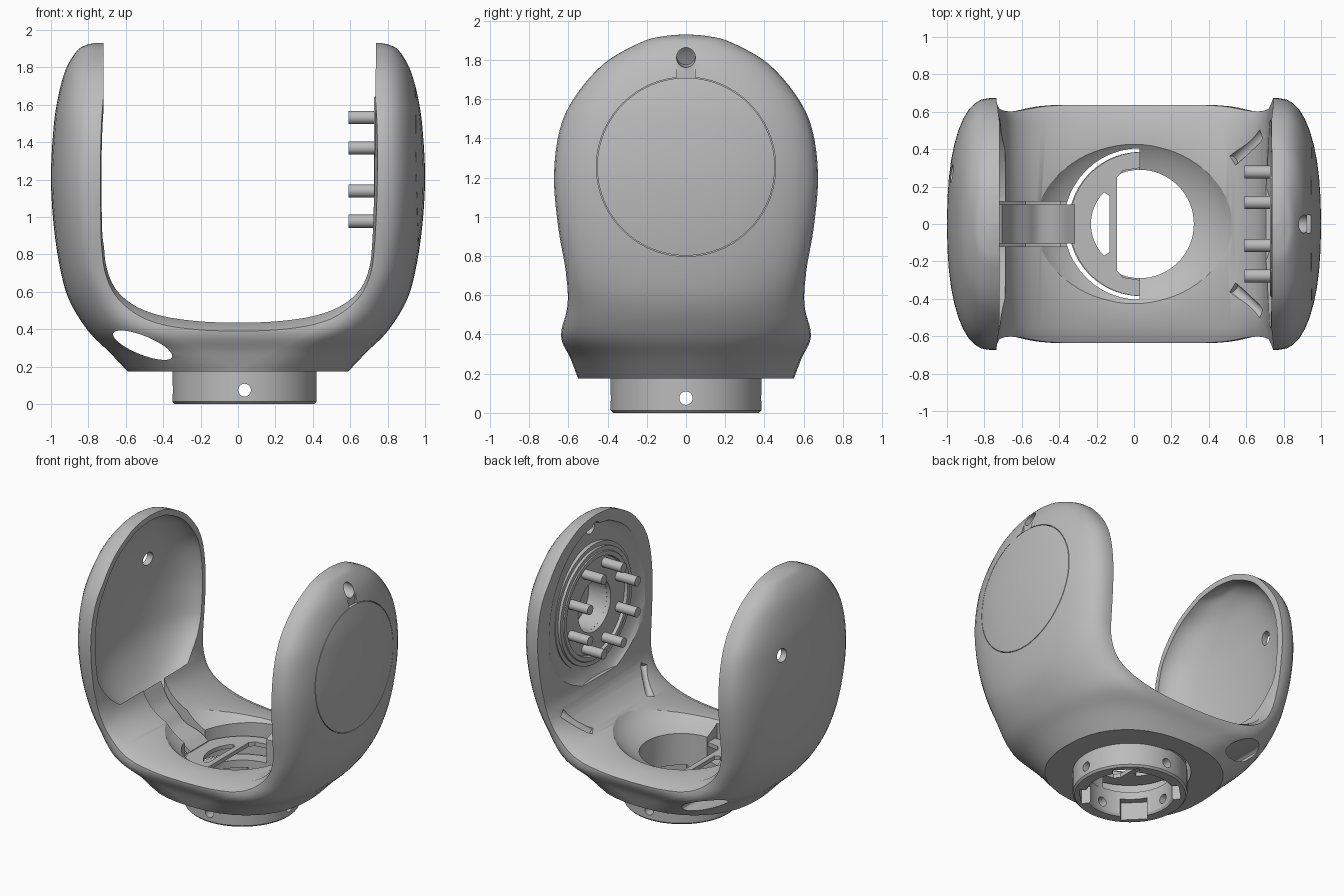
import bpy, bmesh, math
from mathutils import Matrix, Vector

if "Cube" in bpy.data.objects:
    bpy.data.objects.remove(bpy.data.objects["Cube"])

grey = bpy.data.materials.new("light grey")
grey.use_nodes = True
grey.diffuse_color = (0.5, 0.5, 0.5, 1)
grey.node_tree.nodes["Principled BSDF"].inputs["Base Color"].default_value = (0.5, 0.5, 0.5, 1)


def finish(name, bm):
    bmesh.ops.remove_doubles(bm, verts=bm.verts, dist=0.0005)
    bmesh.ops.recalc_face_normals(bm, faces=bm.faces)
    me = bpy.data.meshes.new(name)
    bm.to_mesh(me)
    bm.free()
    me.materials.append(grey)
    ob = bpy.data.objects.new(name, me)
    bpy.context.collection.objects.link(ob)
    return ob


def spline(points, steps=5):
    """Catmull-Rom curve through points of any dimension."""
    pts = [Vector(p) for p in points]
    pts = [2 * pts[0] - pts[1]] + pts + [2 * pts[-1] - pts[-2]]
    out = []
    for a, b, c, d in zip(pts, pts[1:], pts[2:], pts[3:]):
        for i in range(steps):
            t = i / steps
            out.append(0.5 * (2 * b + (c - a) * t + (2 * a - 5 * b + 4 * c - d) * t**2
                              + (3 * b - a - 3 * c + d) * t**3))
    return out + [pts[-2]]


def loft(name, rings, closed=False):
    bm = bmesh.new()
    vs = [[bm.verts.new(p) for p in ring] for ring in rings]
    n = len(vs[0])
    for a, b in zip(vs, vs[1:] + vs[:1] if closed else vs[1:]):
        for i in range(n):
            j = (i + 1) % n
            bm.faces.new((a[i], a[j], b[j], b[i]))
    if not closed:
        bm.faces.new(vs[0])
        bm.faces.new(vs[-1])
    return finish(name, bm)


def prism_y(name, profile, half):
    return loft(name, [[(x, y, z) for x, z in profile] for y in (-half, half)])


def prism_z(name, profile, z0, z1):
    return loft(name, [[(x, y, z) for x, y in profile] for z in (z0, z1)])


def rod(name, start, end, r, sides=32):
    a, b = Vector(start), Vector(end)
    bm = bmesh.new()
    m = Matrix.Translation((a + b) / 2) @ (b - a).to_track_quat("Z", "Y").to_matrix().to_4x4()
    bmesh.ops.create_cone(bm, cap_ends=True, segments=sides, radius1=r, radius2=r,
                          depth=(b - a).length, matrix=m)
    return finish(name, bm)


def lathe(name, profile, centre, axis, sides=72):
    """Turn closed (radius, height) profile round the x or z axis."""
    rings = []
    for i in range(sides):
        t = 2 * math.pi * i / sides
        c, s = math.cos(t), math.sin(t)
        rings.append([Vector(centre) + Vector((h, r * c, r * s) if axis == "x" else (r * c, r * s, h))
                      for r, h in profile])
    return loft(name, rings, True)


def cut(ob, cutter):
    mod = ob.modifiers.new("cut", "BOOLEAN")
    mod.operation, mod.solver, mod.object = "DIFFERENCE", "EXACT", cutter
    bpy.context.view_layer.objects.active = ob
    bpy.ops.object.modifier_apply(modifier=mod.name)
    bpy.data.objects.remove(cutter)


def arc(cx, r, a0, a1, n=24):
    return [(cx + r * math.cos(math.radians(a0 + (a1 - a0) * i / n)),
             r * math.sin(math.radians(a0 + (a1 - a0) * i / n))) for i in range(n + 1)]


def cap(core, reach, width, power, n=20):
    """Half section from -y round to +y."""
    out = []
    for i in range(n + 1):
        t = math.pi * (i / n - 0.5)
        c, s = max(math.cos(t), 0), math.sin(t)
        out.append((core + (reach - core) * c ** (2 / power),
                    math.copysign(width * abs(s) ** (2 / power), s)))
    return out


# Outer body: height, x reach, y half width, straight core length
body_rows = spline([
    (0.175, 0.59, 0.55, 0.0), (0.28, 0.69, 0.59, 0.18), (0.39, 0.8, 0.637, 0.4),
    (0.55, 0.9, 0.607, 0.6), (0.72, 0.95, 0.613, 0.72), (0.95, 0.985, 0.652, 0.76),
    (1.2, 1.0, 0.673, 0.77), (1.43, 0.99, 0.647, 0.77), (1.6, 0.97, 0.574, 0.77),
    (1.78, 0.925, 0.42, 0.765), (1.89, 0.86, 0.228, 0.76), (1.92, 0.81, 0.115, 0.76),
    (1.93, 0.77, 0.01, 0.76)])
rings = []
for z, reach, width, core in body_rows:
    half = cap(core, reach, width, 2.3)
    rings.append([(x, y, z) for x, y in half] + [(-x, -y, z) for x, y in half])
body = loft("yoke_body", rings)

# U shaped opening with a flared rim
slot = spline([(0, 0.435), (0.2, 0.442), (0.4, 0.47), (0.55, 0.525), (0.65, 0.61), (0.7, 0.72),
               (0.717, 0.85), (0.727, 1.1), (0.733, 1.5), (0.74, 2.1)])
rings = []
for y, drop in ((-0.8, 0.13), (-0.55, 0), (0.55, 0), (0.8, 0.13)):
    right = [(x + drop * 0.25 * min(1, x / 0.5), y, z - drop * max(0, min(1, (1.2 - z) / 0.6)))
             for x, z in slot]
    left = [(max(-x, -0.72 - drop * 0.25), yy, z) for x, yy, z in reversed(right[1:])]
    rings.append(right + left)
cut(body, loft("opening_cutter", rings))


# Hollow dishes in the inner faces of both arms
def dish(side, low, shrink, depth_of):
    rings = []
    for z, reach, width, core in body_rows:
        z = 1.25 + (z - 1.25) * shrink
        if z > low:
            u = min(1, (z - low + 0.005) / 0.4)
            f = math.sqrt(1 - (1 - u) ** 2)
            half = cap(0.69, 0.7 + (depth_of(reach) - 0.7) * f, width * shrink * f, 2.3)
            rings.append([(side * x, y, z) for x, y in half])
    return loft("dish_cutter", rings)


cut(body, dish(-1, 0.58, 0.94, lambda reach: reach - 0.04))
cut(body, dish(1, 0.72, 0.89, lambda reach: 0.785))

# Sunken floor and central shaft
bm = bmesh.new()
bmesh.ops.create_uvsphere(bm, u_segments=64, v_segments=48, radius=1,
                          matrix=Matrix.Translation((0, 0, 0.62)) @ Matrix.Diagonal((0.56, 0.53, 0.31, 1)))
cut(body, finish("floor_cutter", bm))
cut(body, rod("shaft_cutter", (0.03, 0, 0), (0.03, 0, 0.6), 0.29, 64))
cut(body, prism_z("half_shaft_cutter", arc(0.03, 0.405, 90, 270), 0.1, 0.6))

# Strap channel, oval side passage and floor grooves
cut(body, prism_y("channel_cutter", [(-0.3, 0.29), (-0.5, 0.33), (-0.58, 0.39), (-0.76, 0.6),
                                     (-0.76, 0.8), (-0.3, 0.6)], 0.12))
tilt = math.radians(-22)
oval = []
for i in range(36):
    t = math.radians(10 * i)
    u, v = 0.17 * math.cos(t), 0.05 * math.sin(t)
    oval.append((-0.51 + u * math.cos(tilt) - v * math.sin(tilt),
                 0.315 + u * math.sin(tilt) + v * math.cos(tilt)))
cut(body, prism_y("passage_cutter", oval, 0.9))
for s in (-1, 1):
    cut(body, rod("groove_cutter", (0.53, s * 0.34, 0.51), (0.68, s * 0.48, 0.66), 0.03, 16))

# Round seam, key slot and small holes in the arms
cut(body, lathe("seam_cutter", [(0.453, 0.925), (0.457, 0.925), (0.457, 1.1), (0.453, 1.1)],
                (0, 0, 1.255), "x", 96))
cut(body, rod("key_hole_cutter", (1.05, 0, 1.795), (0.65, 0, 1.84), 0.048))
cut(body, loft("key_slot_cutter", [[(x, -0.047, 1.71), (x, 0.047, 1.71), (x, 0.047, 1.8),
                                    (x, -0.047, 1.8)] for x in (0.925, 1.1)]))
cut(body, rod("cable_hole_cutter", (-1.1, 0.27, 1.45), (-0.8, 0.27, 1.45), 0.048))
cut(body, rod("hub_bore_cutter", (0.65, 0, 1.255), (0.93, 0, 1.255), 0.19))

# Drive hub with stepped rim, and its ring of pins
hub = lathe("drive_hub", [(0.19, 0.75), (0.35, 0.75), (0.355, 0.728), (0.385, 0.728), (0.39, 0.735),
                          (0.42, 0.735), (0.42, 0.755), (0.45, 0.755), (0.45, 0.85), (0.19, 0.85)],
            (0, 0, 1.255), "x")
pins = []
for i in range(8):
    t = math.radians(22.5 + 45 * i)
    y, z = 0.3 * math.cos(t), 1.255 + 0.3 * math.sin(t)
    pins.append(rod("hub_pin", (0.59, y, z), (0.77, y, z), 0.035, 24))

# Mounting collar with bolt holes and inner notches
collar = lathe("mounting_collar", [(0.29, 0.015), (0.3, 0), (0.372, 0), (0.385, 0.013),
                                   (0.385, 0.185), (0.29, 0.185)], (0.035, 0, 0), "z")
cut(collar, rod("bolt_cutter", (0.035, -0.6, 0.075), (0.035, 0.6, 0.075), 0.034))
cut(collar, rod("bolt_cutter", (-0.6, 0, 0.075), (0.6, 0, 0.075), 0.034))
for a in (45, 135):
    d = Vector((math.cos(math.radians(a)), math.sin(math.radians(a))))
    n = Vector((-d.y, d.x)) * 0.09
    corners = [d * 0.335 + n, d * 0.335 - n, -d * 0.335 - n, -d * 0.335 + n]
    cut(collar, prism_z("notch_cutter", [(p.x + 0.035, p.y) for p in corners], -0.1, 0.13))

# Retaining plate over the shaft, with a lens opening and crescent arms
plate = prism_z("retaining_plate", arc(0.04, 0.385, 90, 270), 0.29, 0.32)
cut(plate, prism_z("plate_cutter", [(-0.09, -0.25), (-0.06, -0.285), (0.03, -0.3), (0.2, -0.3),
                                    (0.2, 0.3), (0.03, 0.3), (-0.06, 0.285), (-0.09, 0.25)], 0.2, 0.4))
cut(plate, prism_z("lens_cutter", [(-0.13, -0.15), (-0.13, 0.15), (-0.16, 0.17)]
                   + [(x - 0.02, y) for x, y in arc(0.03, 0.24, 140, 220)] + [(-0.16, -0.17)], 0.2, 0.4))

# Bent strap rising from the plate to the arm
path = spline([(-0.33, 0.3), (-0.41, 0.35), (-0.52, 0.385), (-0.58, 0.44), (-0.66, 0.52), (-0.72, 0.64)])
strap = prism_y("cable_strap", path + [(x + 0.015, z + 0.03) for x, z in reversed(path)], 0.105)

# Smooth shading with sharp edges kept
bpy.ops.object.select_all(action="DESELECT")
for ob in [body, hub, collar, plate, strap] + pins:
    ob.select_set(True)
bpy.context.view_layer.objects.active = body
bpy.ops.object.shade_smooth_by_angle(angle=math.radians(30))
